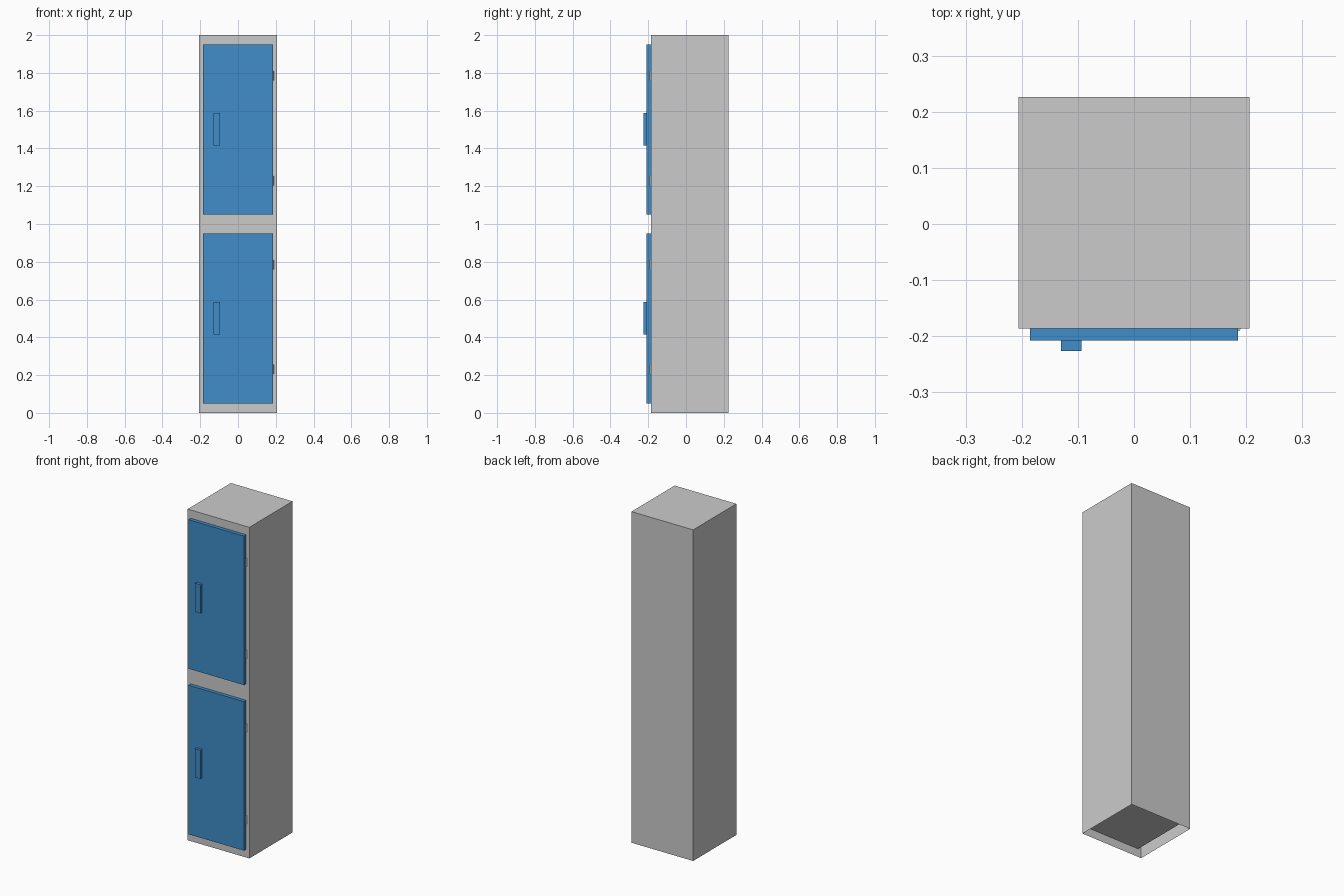
import bpy, bmesh
from mathutils import Vector

if "Cube" in bpy.data.objects:
    bpy.data.objects.remove(bpy.data.objects["Cube"])

W = 0.206                       # half width of the cabinet
BACK, FRONT = 0.226, -0.186     # cabinet depth range
DW = 0.185                      # half width of a door and its compartment
DOOR_FRONT = -0.208
LEVELS = (("lower", 0.0), ("upper", 1.0))

blue = bpy.data.materials.new("blue_paint")
blue.diffuse_color = (0.05, 0.27, 0.58, 1)
blue.use_nodes = True
blue.node_tree.nodes["Principled BSDF"].inputs["Base Color"].default_value = blue.diffuse_color


def finish(name, bm, mat=None):
    mesh = bpy.data.meshes.new(name)
    bm.to_mesh(mesh)
    bm.free()
    obj = bpy.data.objects.new(name, mesh)
    bpy.context.collection.objects.link(obj)
    if mat:
        mesh.materials.append(mat)
    return obj


def add_box(bm, lo, hi):
    """Add a box between two corners."""
    lo, hi = Vector(lo), Vector(hi)
    for v in bmesh.ops.create_cube(bm, size=1)["verts"]:
        v.co = (lo + hi) / 2 + v.co * (hi - lo)
    bm.normal_update()


def box(name, lo, hi, mat=None):
    bm = bmesh.new()
    add_box(bm, lo, hi)
    return finish(name, bm, mat)


def cut_front(bm, point, normal):
    """Split only the front faces along a plane."""
    geom = set()
    for f in bm.faces:
        if f.normal.y < -0.5:
            geom.update((f, *f.edges, *f.verts))
    bmesh.ops.bisect_plane(bm, geom=list(geom), plane_co=point, plane_no=normal)
    bm.normal_update()


# Cabinet: sheet-metal shell, open underneath, one pocket per door
bm = bmesh.new()
add_box(bm, (-W, FRONT, 0), (W, BACK, 2))
bmesh.ops.delete(bm, geom=[f for f in bm.faces if f.normal.z < -0.5], context="FACES")
for z in (0.05, 0.95, 1.05, 1.95):
    cut_front(bm, (0, 0, z), (0, 0, 1))
for x in (-DW, DW):
    cut_front(bm, (x, 0, 0), (1, 0, 0))
doorways = []
for f in bm.faces:
    c = f.calc_center_median()
    if f.normal.y < -0.5 and abs(c.x) < 0.01 and abs(c.z % 1 - 0.5) < 0.1:
        doorways.append(f)
for face in bmesh.ops.extrude_discrete_faces(bm, faces=doorways)["faces"]:
    for v in face.verts:
        v.co.y = BACK - 0.02
finish("cabinet", bm)

for level, z in LEVELS:
    # Door and handle
    box(level + "_door", (-DW, DOOR_FRONT, z + 0.05), (DW, FRONT, z + 0.95), blue)
    box(level + "_handle", (-0.13, -0.226, z + 0.415), (-0.094, DOOR_FRONT, z + 0.588), blue)
    # Hinge pins on the right edge
    for place, hz in (("bottom", 0.23), ("top", 0.785)):
        bpy.ops.mesh.primitive_cylinder_add(vertices=16, radius=0.005, depth=0.05,
                                            location=(DW, FRONT, z + hz))
        bpy.context.object.name = f"{level}_{place}_hinge"
        bpy.ops.object.shade_smooth_by_angle()
